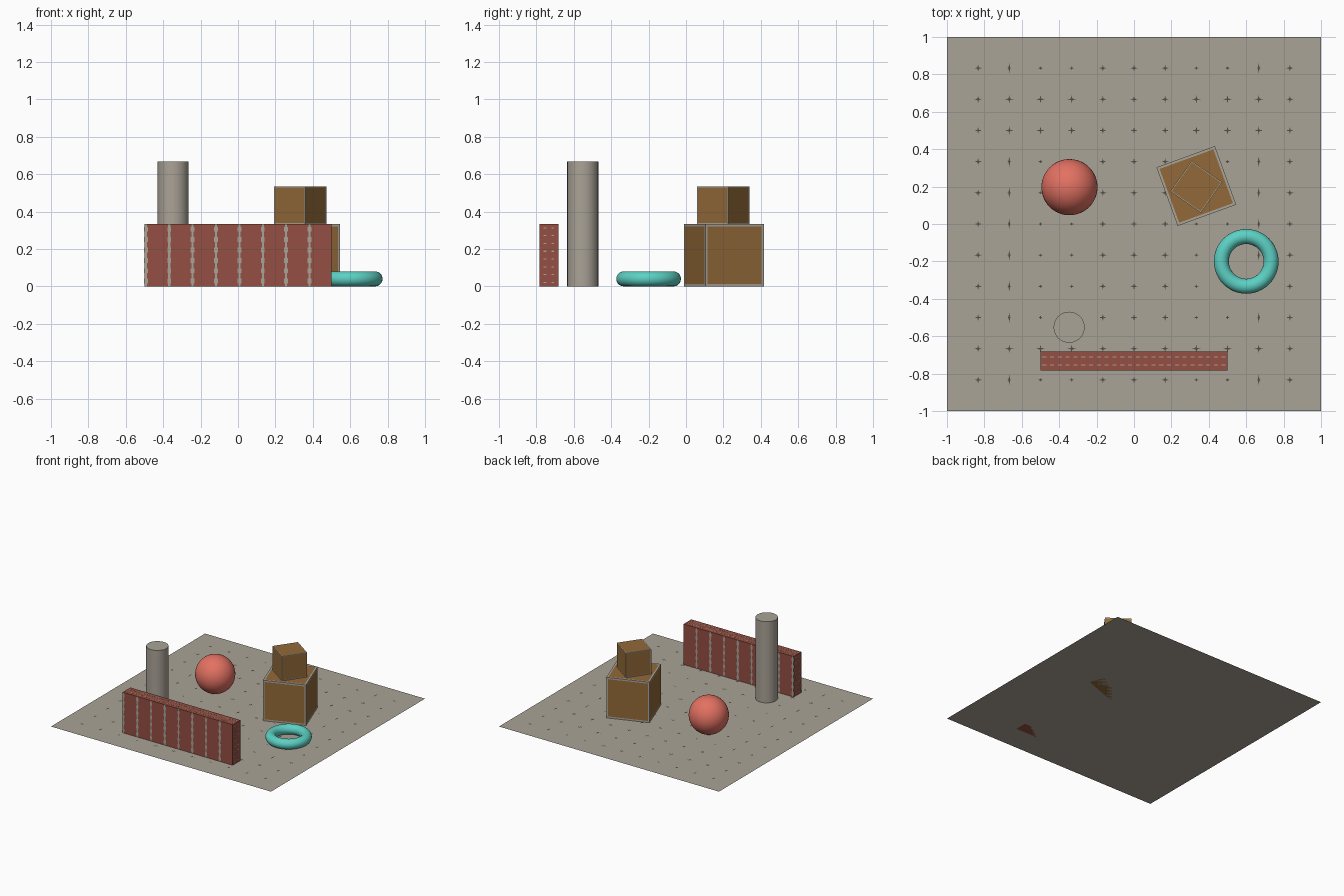
import bpy, bmesh, math
from mathutils import Matrix, Vector

if "Cube" in bpy.data.objects:
    bpy.data.objects.remove(bpy.data.objects["Cube"])


def material(name, r, g, b):
    m = bpy.data.materials.new(name)
    lin = [(c / 255 / 12.92) if c < 10 else ((c / 255 + 0.055) / 1.055) ** 2.4 for c in (r, g, b)]
    m.diffuse_color = (*lin, 1)
    m.use_nodes = True
    m.node_tree.nodes["Principled BSDF"].inputs["Base Color"].default_value = m.diffuse_color
    return m


STONE = material("stone_grey", 170, 163, 151)
DARK = material("dark_joint", 84, 79, 70)
BRICK = material("brick_red", 148, 79, 66)
WOOD = material("wood_brown", 146, 105, 56)
CORAL = material("coral", 226, 113, 98)
TEAL = material("teal", 92, 208, 195)


def make(name, bm, *mats):
    me = bpy.data.meshes.new(name)
    bm.to_mesh(me)
    bm.free()
    ob = bpy.data.objects.new(name, me)
    bpy.context.collection.objects.link(ob)
    for m in mats:
        me.materials.append(m)
    return ob


def finish(name, mat):
    ob = bpy.context.object
    ob.name = name
    ob.data.materials.append(mat)
    bpy.ops.object.shade_smooth_by_angle()


def add_box(bm, centre, size):
    m = Matrix.Translation(centre) @ Matrix.Diagonal((*size, 1))
    bmesh.ops.create_cube(bm, size=1, matrix=m)


def crate(name, x, y, z, side, turn, border):
    # cube whose faces each have a brown panel inside a grey rim
    bm = bmesh.new()
    m = Matrix.Translation((x, y, z + side / 2)) @ Matrix.Rotation(math.radians(turn), 4, 'Z')
    bmesh.ops.create_cube(bm, size=side, matrix=m)
    panels = bm.faces[:]
    rims = bmesh.ops.inset_individual(bm, faces=panels, thickness=border)['faces']
    for f in rims:
        f.material_index = 1
    make(name, bm, WOOD, STONE)


# floor sheet
bm = bmesh.new()
bmesh.ops.create_grid(bm, x_segments=1, y_segments=1, size=1)
make("floor", bm, STONE)

# dark joint marks where the floor tiles meet
bm = bmesh.new()


def mark(x, y, w, h):
    # four-pointed star, drawn as two thin crossing diamonds
    for a, b in ((w, 0.005), (0.005, h)):
        pts = [(x - a, y), (x, y - b), (x + a, y), (x, y + b)]
        bm.faces.new([bm.verts.new((px, py, 0.001)) for px, py in pts])


for i in range(-5, 6):
    for j in range(-5, 6):
        big = abs(i) in (2, 3, 4) and j in (-4, 3, 4)
        tall = abs(i) == 4
        plus = abs(i) in (0, 1, 5)
        w, h = (0.024, 0.022) if big else (0.01, 0.027) if tall else (0.02, 0.018) if plus else (0.012, 0.01)
        mark(i / 6, j / 6, w, h)
make("floor_joint_marks", bm, DARK)

# stacked crates
crate("large_crate", 0.333, 0.203, 0, 0.333, 20, 0.019)
crate("small_crate", 0.333, 0.199, 0.333, 0.2, 55, 0.008)

# brick wall
WY, WT, WH = -0.733, 0.1, 0.333
bm = bmesh.new()
add_box(bm, (0, WY, WH / 2), (1, WT, WH))
make("brick_wall", bm, BRICK)

# mortar stripes on front and back, beaded at every course
bm = bmesh.new()
for side in (-1, 1):
    y = WY + side * WT / 2
    for k in range(-4, 4):
        x = 0.0075 + 0.125 * k
        add_box(bm, (x, y, WH / 2), (0.011, 0.002, WH))
        for c in range(6):
            add_box(bm, (x, y, 0.028 + c * 0.0555), (0.021, 0.002, 0.026))
# mortar dots on both ends and along the top
for dy in (-0.021, 0.021):
    for c in range(8):
        for x in (-0.5, 0.5):
            add_box(bm, (x, WY + dy, 0.021 + c * 0.0417), (0.002, 0.014, 0.006))
    for c in range(24):
        add_box(bm, (-0.48 + c * 0.0417, WY + dy, WH), (0.022, 0.005, 0.002))
make("wall_mortar", bm, STONE)

# column, ball and ring
bpy.ops.mesh.primitive_cylinder_add(vertices=32, radius=0.083, depth=0.667, location=(-0.347, -0.552, 0.3335))
finish("column", STONE)
bpy.ops.mesh.primitive_uv_sphere_add(segments=48, ring_count=24, radius=0.15, location=(-0.345, 0.197, 0.15))
finish("ball", CORAL)
bpy.ops.mesh.primitive_torus_add(major_segments=48, minor_segments=20, major_radius=0.133,
                                 minor_radius=0.04, location=(0.6, -0.2, 0.04))
finish("ring", TEAL)
